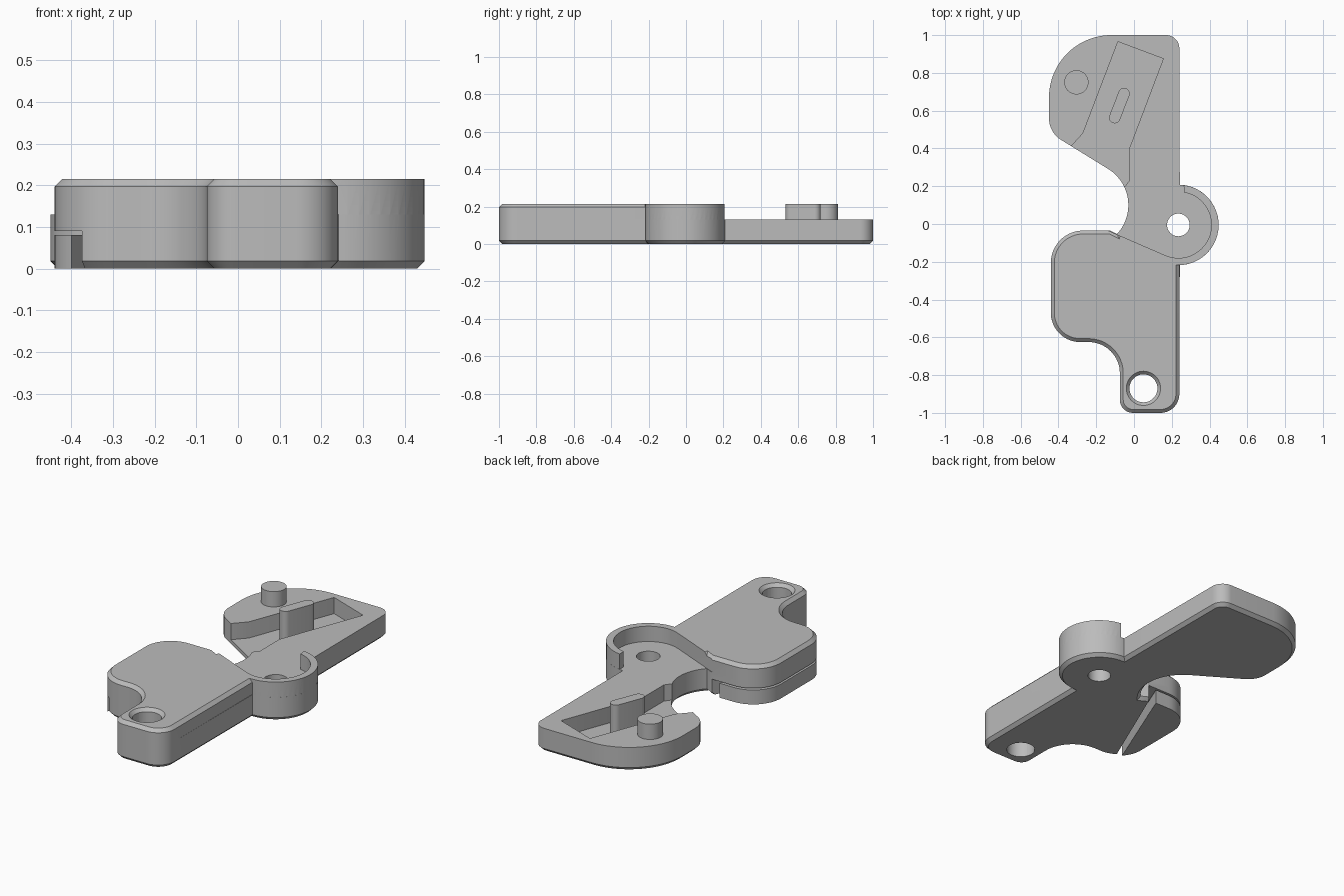
import bpy, bmesh
from math import cos, sin, radians
from mathutils import Vector

if "Cube" in bpy.data.objects:
    bpy.data.objects.remove(bpy.data.objects["Cube"])

grey = bpy.data.materials.new("plain grey")
grey.use_nodes = True
grey.diffuse_color = (0.5, 0.5, 0.5, 1)
grey.node_tree.nodes["Principled BSDF"].inputs["Base Color"].default_value = (0.5, 0.5, 0.5, 1)

BASE, TOP, BEVEL = 0.13, 0.215, 0.018
PIVOT = (0.235, -0.005)
EYE = (0.05, -0.87)


def arc(cx, cy, r, a0, a1, n=16):
    angles = [radians(a0 + (a1 - a0) * i / n) for i in range(n + 1)]
    return [(cx + r * cos(a), cy + r * sin(a)) for a in angles]


def circle(center, r):
    return arc(*center, r, 0, 360, 48)[:-1]


def inset(points, d):
    """Move a counter-clockwise outline inwards by d."""
    if d == 0:
        return points
    result = []
    for i, p in enumerate(points):
        a, b, c = Vector(points[i - 1]), Vector(p), Vector(points[(i + 1) % len(points)])
        u, v = (b - a).normalized(), (c - b).normalized()
        n1, n2 = Vector((-u.y, u.x)), Vector((-v.y, v.x))
        result.append(tuple(b + (n1 + n2) * d / (1 + n1.dot(n2))))
    return result


def prism(name, points, levels):
    """Stack an outline through (height, inset) levels into a closed solid."""
    bm = bmesh.new()
    rings = [[bm.verts.new((x, y, z)) for x, y in inset(points, d)] for z, d in levels]
    bm.faces.new(rings[0][::-1])
    bm.faces.new(rings[-1])
    n = len(points)
    for low, high in zip(rings, rings[1:]):
        for i in range(n):
            j = (i + 1) % n
            bm.faces.new((low[i], low[j], high[j], high[i]))
    bmesh.ops.recalc_face_normals(bm, faces=bm.faces)
    mesh = bpy.data.meshes.new(name)
    bm.to_mesh(mesh)
    bm.free()
    mesh.materials.append(grey)
    obj = bpy.data.objects.new(name, mesh)
    bpy.context.collection.objects.link(obj)
    return obj


def boolean(target, tool, operation):
    mod = target.modifiers.new(operation.title(), 'BOOLEAN')
    mod.operation, mod.solver, mod.object = operation, 'EXACT', tool
    bpy.context.view_layer.objects.active = target
    bpy.ops.object.modifier_apply(modifier=mod.name)
    bpy.data.objects.remove(tool)


def cut(target, points, z0, z1):
    boolean(target, prism("cutter", points, [(z0, 0), (z1, 0)]), 'DIFFERENCE')


# Shared outline sections, counter-clockwise
handle_end = arc(0.14, -0.9, 0.1, -90, 0)
lobe_back = arc(-0.27, -0.205, 0.17, 90, 180)
lobe_and_neck = ([(-0.125, -0.035)] + lobe_back
                 + arc(-0.285, -0.47, 0.155, 180, 270)
                 + arc(-0.24, -0.79, 0.165, 90, 0)
                 + arc(-0.005, -0.93, 0.07, 180, 270))

# Full-length base plate
plate_outline = (handle_end + arc(*PIVOT, 0.213, -88, 88, 40)
                 + arc(0.17, 0.93, 0.07, 0, 90)
                 + arc(-0.12, 0.67, 0.33, 90, 180, 24)
                 + arc(-0.315, 0.56, 0.135, 180, 240)
                 + arc(-0.255, 0.10, 0.225, 60, -43, 24)
                 + lobe_and_neck)
body = prism("lever_body", plate_outline, [(0, BEVEL), (BEVEL, 0), (BASE, 0)])

# Raised half, with pivot boss and a sunken floor round the pivot
cap_outline = handle_end + [(0.24, 0.1), (-0.05, 0.1), (-0.09, -0.053)] + lobe_and_neck
raised = prism("raised_half", cap_outline, [(BASE, 0), (TOP - BEVEL, 0), (TOP, BEVEL)])
boolean(raised, prism("boss", circle(PIVOT, 0.213), [(BASE, 0), (TOP, 0)]), 'UNION')
recess = ([(-0.2, -0.0074)] + arc(*PIVOT, 0.175, -113, 80, 40)
          + [(0.25, 0.4), (-0.2, 0.4)])
cut(raised, recess, BASE - 0.05, TOP + 0.1)
boolean(body, raised, 'UNION')

# Pivot hole and countersunk eye at the handle end
cut(body, circle(PIVOT, 0.06), -0.1, 0.4)
cut(body, circle(EYE, 0.074), -0.1, 0.4)
sink = prism("cutter", circle(EYE, 0.1), [(TOP - 0.02, 0.028), (TOP + 0.01, 0)])
boolean(body, sink, 'DIFFERENCE')

# Slanted pocket, open towards the waist
pocket = [(-0.085, 0.965), (-0.27, 0.48), (-0.325, 0.42), (-0.345, 0.39),
          (-0.3, 0.25), (-0.07, 0.17), (-0.025, 0.23), (-0.025, 0.40), (0.155, 0.875)]
cut(body, pocket[::-1], 0.04, 0.3)

# Space under the lobe for the separate corner block
cut(body, [(-0.385, -0.62), (-0.13, -0.025), (-0.13, 0.02), (-0.6, 0.02), (-0.6, -0.62)],
    -0.1, 0.09)
block_outline = [(-0.18, -0.035)] + lobe_back + arc(-0.285, -0.47, 0.155, 180, 222)
block = prism("corner_block", block_outline, [(0, 0), (0.08, 0)])

# Round pin and slot-shaped post
pin = prism("round_pin", circle((-0.305, 0.75), 0.064), [(BASE - 0.02, 0), (TOP, 0)])
post_outline = arc(-0.053, 0.69, 0.03, -21, 159) + arc(-0.102, 0.563, 0.03, 159, 339)
post = prism("slot_post", post_outline, [(0.03, 0), (TOP, 0)])

for obj in (body, block, pin, post):
    bpy.ops.object.select_all(action='DESELECT')
    obj.select_set(True)
    bpy.context.view_layer.objects.active = obj
    bpy.ops.object.shade_smooth_by_angle(angle=radians(25))
